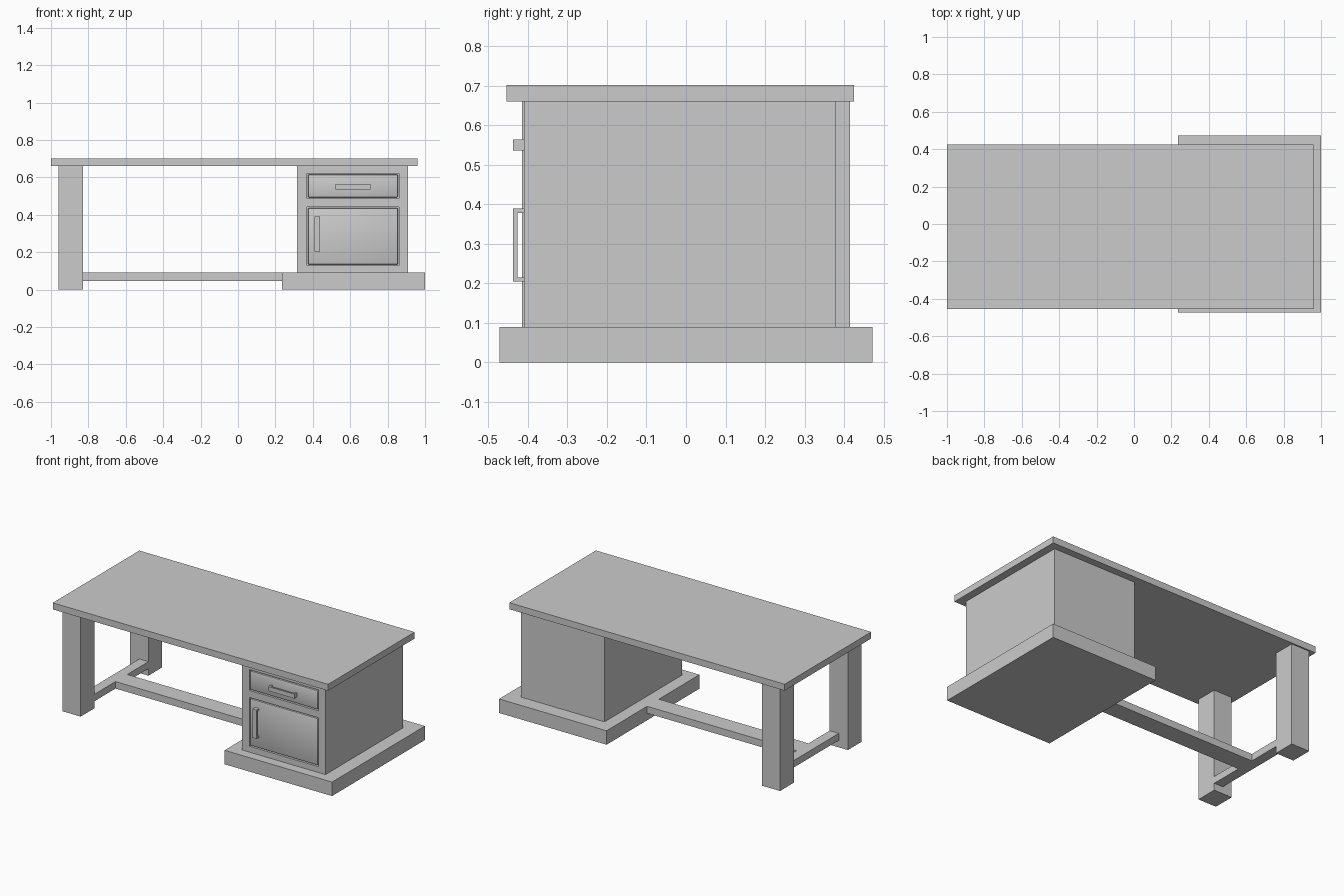
import bpy, bmesh, math

if "Cube" in bpy.data.objects:
    bpy.data.objects.remove(bpy.data.objects["Cube"])


def box(name, x, y, z, bevel=0.0, segments=2):
    """Box from (min, max) ranges on each axis, optionally with rounded edges."""
    bm = bmesh.new()
    bmesh.ops.create_cube(bm, size=1)
    for v in bm.verts:
        v.co = [r[0] if c < 0 else r[1] for c, r in zip(v.co, (x, y, z))]
    if bevel:
        bmesh.ops.bevel(bm, geom=bm.edges[:], offset=bevel, segments=segments,
                        profile=0.5, affect='EDGES')
    mesh = bpy.data.meshes.new(name)
    bm.to_mesh(mesh)
    bm.free()
    ob = bpy.data.objects.new(name, mesh)
    bpy.context.collection.objects.link(ob)
    if bevel:
        bpy.context.view_layer.objects.active = ob
        ob.select_set(True)
        bpy.ops.object.shade_smooth_by_angle(angle=math.radians(40))
        ob.select_set(False)
    return ob


def handle(name, centre, length, width, vertical):
    """U-shaped pull: a profile extruded across its width."""
    h, t = length / 2, 0.011
    back, front = -0.404, -0.438
    profile = [(-h, back), (-h, front), (h, front), (h, back),
               (h - t, back), (h - t, front + t), (-h + t, front + t), (-h + t, back)]
    bm = bmesh.new()
    verts = []
    for a, y in profile:
        if vertical:
            co = (centre[0] - width / 2, y, centre[1] + a)
        else:
            co = (centre[0] + a, y, centre[1] - width / 2)
        verts.append(bm.verts.new(co))
    face = bm.faces.new(verts)
    ext = bmesh.ops.extrude_face_region(bm, geom=[face])
    moved = [g for g in ext['geom'] if isinstance(g, bmesh.types.BMVert)]
    bmesh.ops.translate(bm, verts=moved,
                        vec=(width, 0, 0) if vertical else (0, 0, width))
    bmesh.ops.recalc_face_normals(bm, faces=bm.faces)
    mesh = bpy.data.meshes.new(name)
    bm.to_mesh(mesh)
    bm.free()
    bpy.context.collection.objects.link(bpy.data.objects.new(name, mesh))


# Desk top and plinth
box("desk_top", (-1, 0.96), (-0.455, 0.425), (0.66, 0.702))
box("plinth", (0.235, 1), (-0.472, 0.472), (0, 0.09))

# Legs at the open end
for side, y in (("front", (-0.415, -0.275)), ("back", (0.275, 0.415))):
    box(side + "_leg", (-0.96, -0.83), y, (0, 0.66))

# Foot rails
box("side_rail", (-0.895, -0.83), (-0.275, 0.275), (0.045, 0.09))
box("long_stretcher", (-0.83, 0.235), (-0.06, 0.06), (0.045, 0.09))

# Cabinet with grooves around the drawer and the door
FRONT = -0.41
cabinet = box("cabinet", (0.315, 0.91), (FRONT, 0.378), (0.09, 0.66))
GAP = 0.006
for name, z in (("drawer_front", (0.49, 0.618)), ("cabinet_door", (0.131, 0.439))):
    x = (0.371, 0.858)
    cutter = box(name + "_cutter", (x[0] - GAP / 2, x[1] + GAP / 2), (FRONT - 0.05, FRONT + 0.02),
                 (z[0] - GAP / 2, z[1] + GAP / 2))
    cutter.hide_render = True
    cutter.hide_viewport = True
    mod = cabinet.modifiers.new(name + "_recess", 'BOOLEAN')
    mod.operation = 'DIFFERENCE'
    mod.solver = 'EXACT'
    mod.object = cutter
    box(name, (x[0] + GAP / 2, x[1] - GAP / 2), (FRONT, FRONT + 0.03),
        (z[0] + GAP / 2, z[1] - GAP / 2), bevel=0.006)

# Pulls
handle("drawer_handle", (0.615, 0.55), 0.185, 0.028, False)
handle("door_handle", (0.424, 0.297), 0.185, 0.028, True)
